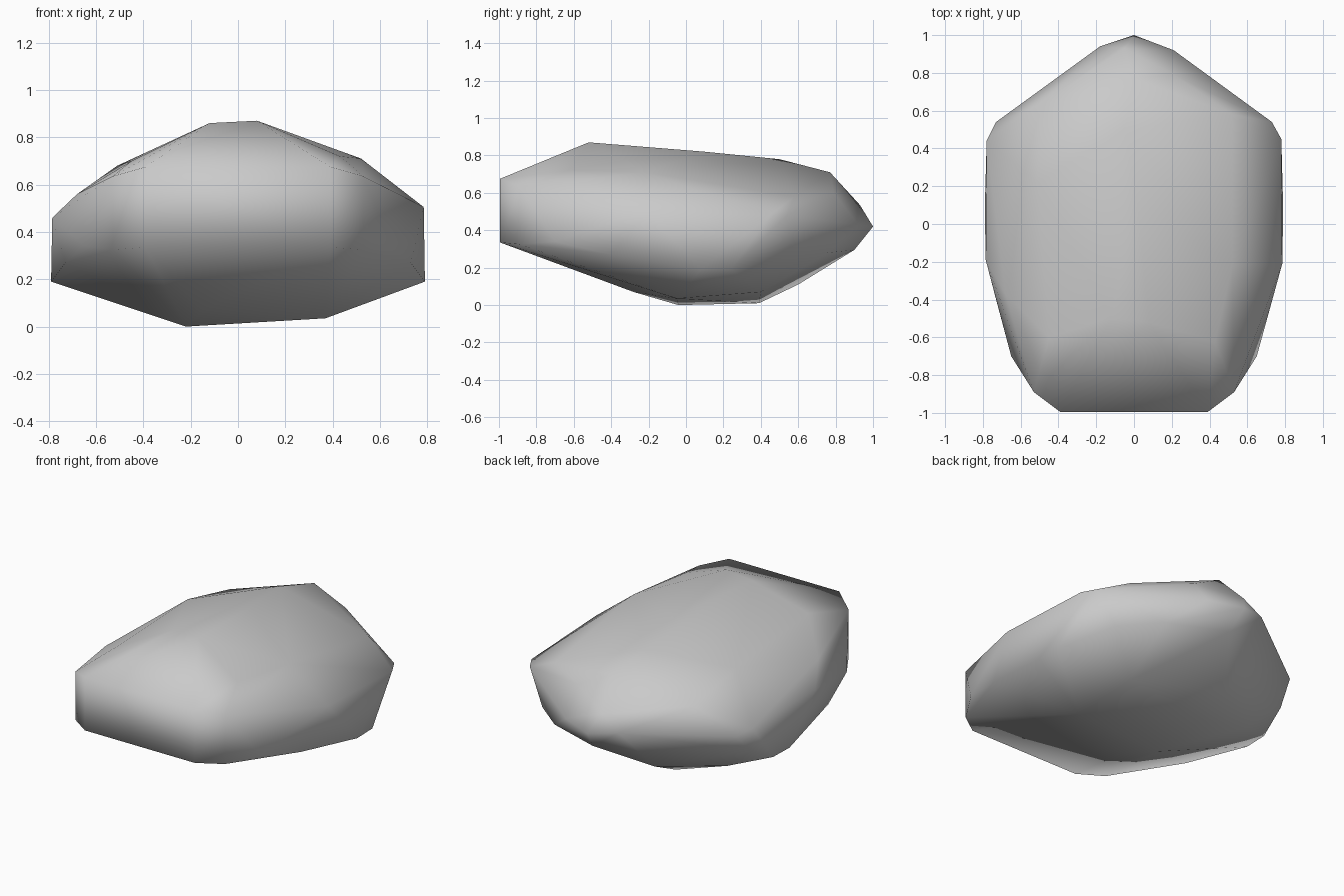
import bpy, bmesh

# Corners shared by both sides (mirrored in x)
mirrored = [
    (0.39, -0.995, 0.675), (0.39, -0.995, 0.335),  # blunt front end
    (0.53, -0.89, 0.635), (0.53, -0.89, 0.325),    # front bevel
    (0.65, -0.70, 0.34), (0.73, -0.40, 0.27),      # lower flank
    (0.79, 0.08, 0.19), (0.785, 0.24, 0.19),
]
# Uneven corners that make the stone irregular
single = [
    # crown
    (0.08, -0.52, 0.87), (-0.12, -0.50, 0.86), (0.02, 0.10, 0.82),
    (-0.05, 0.50, 0.78), (0.00, 0.77, 0.71),
    # right shoulder
    (0.43, -0.62, 0.72), (0.52, -0.22, 0.71), (0.52, 0.58, 0.58),
    (0.785, -0.21, 0.505), (0.78, 0.45, 0.48), (0.73, 0.54, 0.48),
    # left shoulder
    (-0.45, -0.60, 0.70), (-0.51, 0.22, 0.68), (-0.50, 0.63, 0.59),
    (-0.68, -0.37, 0.56), (-0.785, -0.19, 0.46), (-0.78, 0.44, 0.45),
    (-0.73, 0.54, 0.42), (-0.76, 0.42, 0.29),
    # rear point
    (0.00, 1.00, 0.42), (-0.18, 0.94, 0.45), (0.21, 0.92, 0.43),
    (-0.05, 0.93, 0.535), (0.21, 0.79, 0.60), (0.03, 0.90, 0.295),
    # underside
    (-0.22, -0.04, 0.0), (-0.20, 0.39, 0.01), (0.37, -0.05, 0.035),
    (0.36, 0.40, 0.07), (-0.20, 0.60, 0.11), (-0.54, 0.35, 0.11),
    (0.40, 0.76, 0.28), (0.62, 0.57, 0.26), (-0.15, -0.28, 0.07),
]

# Stone body: the skin stretched over all corners
bm = bmesh.new()
for x, y, z in mirrored:
    for side in (-1, 1):
        bm.verts.new((x * side, y, z))
for p in single:
    bm.verts.new(p)
bmesh.ops.convex_hull(bm, input=bm.verts[:])
loose = [v for v in bm.verts if not v.link_faces]
bmesh.ops.delete(bm, geom=loose, context='VERTS')
bmesh.ops.recalc_face_normals(bm, faces=bm.faces[:])
for f in bm.faces:
    f.smooth = True

mesh = bpy.data.meshes.new("rock")
bm.to_mesh(mesh)
bm.free()

# Plain grey stone
grey = bpy.data.materials.new("stone grey")
grey.diffuse_color = (0.59, 0.59, 0.59, 1)
mesh.materials.append(grey)

rock = bpy.data.objects.new("rock", mesh)
bpy.context.collection.objects.link(rock)
